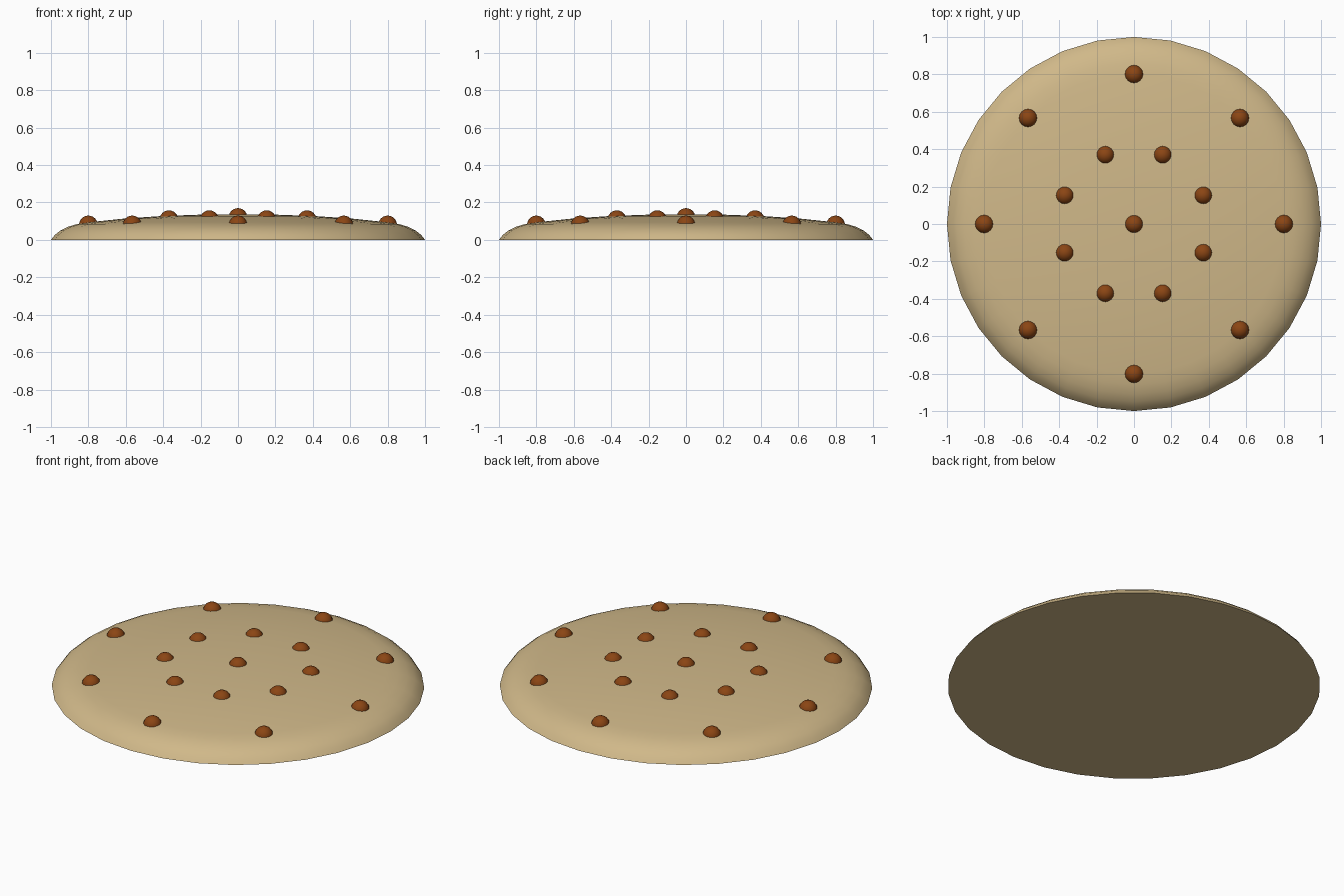
import bpy, bmesh, math
from mathutils import Matrix

if "Cube" in bpy.data.objects:
    bpy.data.objects.remove(bpy.data.objects["Cube"])


def material(name, rgb):
    m = bpy.data.materials.new(name)
    m.diffuse_color = (*rgb, 1)
    m.use_nodes = True
    m.node_tree.nodes["Principled BSDF"].inputs["Base Color"].default_value = m.diffuse_color
    return m


def finish(bm, name, mat, angle):
    bmesh.ops.recalc_face_normals(bm, faces=bm.faces)
    me = bpy.data.meshes.new(name)
    bm.to_mesh(me)
    bm.free()
    ob = bpy.data.objects.new(name, me)
    bpy.context.collection.objects.link(ob)
    me.materials.append(mat)
    bpy.ops.object.select_all(action='DESELECT')
    ob.select_set(True)
    bpy.context.view_layer.objects.active = ob
    bpy.ops.object.shade_smooth_by_angle(angle=math.radians(angle))
    return ob


dough = material("biscuit_tan", (0.63, 0.48, 0.25))
brown = material("chocolate_brown", (0.258, 0.06, 0.007))

# Biscuit: low dome spun from a half profile, flat underside
profile = [(0, 0.137), (0.2, 0.135), (0.4, 0.128), (0.6, 0.115), (0.8, 0.094),
           (0.86, 0.085), (0.91, 0.07), (0.95, 0.05), (0.98, 0.026), (1, 0), (0, 0)]
bm = bmesh.new()
verts = [bm.verts.new((r, 0, z)) for r, z in profile]
edges = [bm.edges.new(p) for p in zip(verts, verts[1:])]
bmesh.ops.spin(bm, geom=verts + edges, axis=(0, 0, 1), cent=(0, 0, 0),
               angle=math.tau, steps=32)
bmesh.ops.remove_doubles(bm, verts=bm.verts, dist=1e-4)
finish(bm, "biscuit", dough, 40)

# Chocolate chips: one in the middle and two rings of eight
spots = [(0, 0, 0.12)]
for i in range(8):
    for r, z, off in ((0.4, 0.108, 0.5), (0.8, 0.08, 0)):
        a = math.tau * (i + off) / 8
        spots.append((r * math.cos(a), r * math.sin(a), z))
bm = bmesh.new()
for s in spots:
    bmesh.ops.create_uvsphere(bm, u_segments=16, v_segments=12, radius=0.05,
                              matrix=Matrix.Translation(s))
finish(bm, "chocolate_chips", brown, 60)
